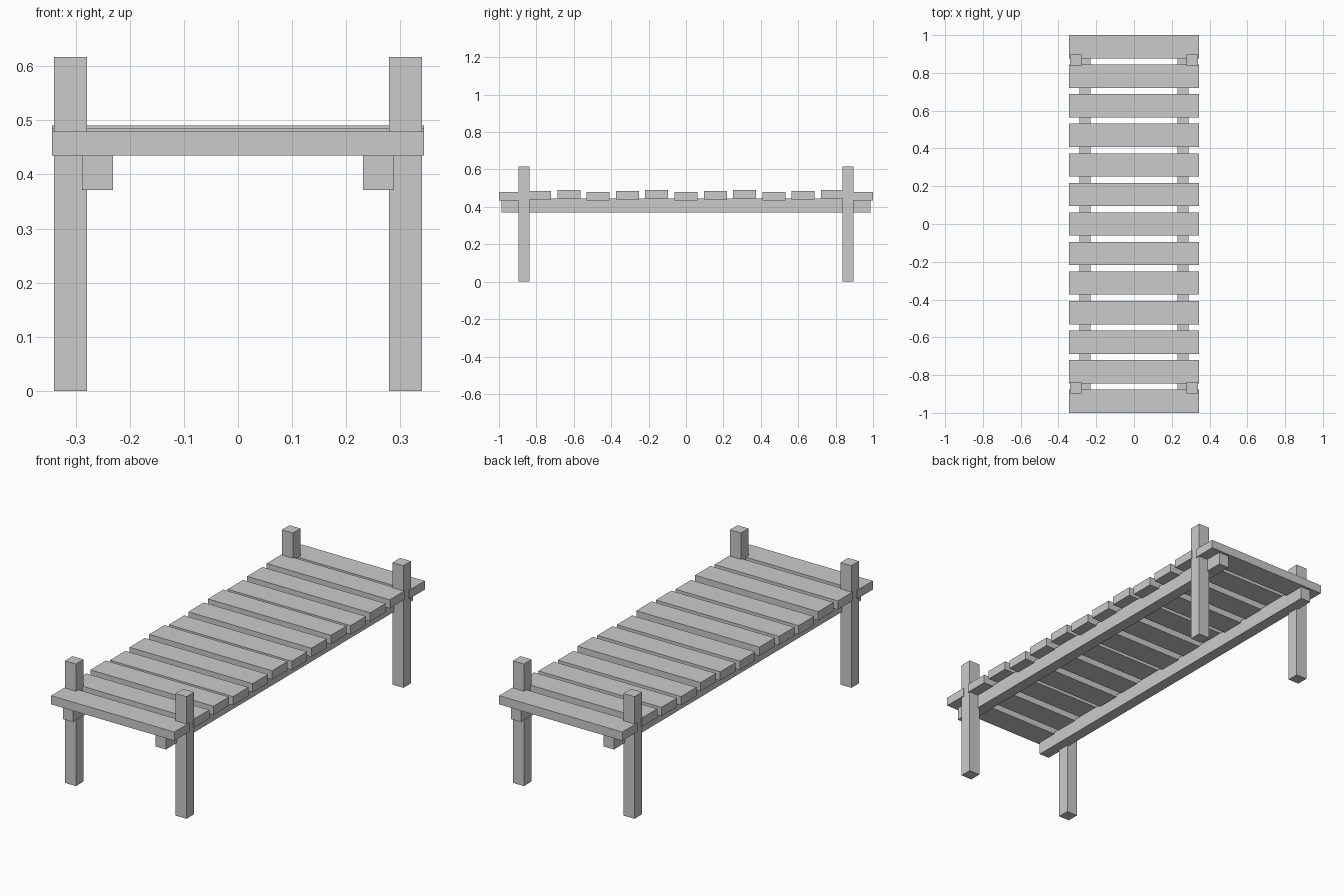
import bpy

if "Cube" in bpy.data.objects:
    bpy.data.objects.remove(bpy.data.objects["Cube"])


def box(name, lo, hi):
    """Axis-aligned box between two corners."""
    bpy.ops.mesh.primitive_cube_add(size=1, location=[(a + b) / 2 for a, b in zip(lo, hi)])
    ob = bpy.context.object
    ob.name = name
    ob.scale = [b - a for a, b in zip(lo, hi)]
    bpy.ops.object.transform_apply(location=False, rotation=False, scale=True)
    return ob


# Deck planks, laid at three slightly uneven heights
COUNT, WIDTH, THICK = 13, 0.123, 0.044
pitch = (2 - WIDTH) / (COUNT - 1)
for i in range(COUNT):
    y = -1 + i * pitch
    z = 0.435 + (0, 0.0055, 0.011)[i % 3]
    box(f"deck_plank_{i + 1}", (-0.344, y, z), (0.344, y + WIDTH, z + THICK))

for side, sx in (("left", -1), ("right", 1)):
    # Long beam under the planks
    xs = sorted((sx * 0.231, sx * 0.288))
    box(f"{side}_beam", (xs[0], -0.987, 0.371), (xs[1], 0.987, 0.446))
    # Corner posts rising through the deck
    for end, sy in (("front", -1), ("back", 1)):
        x, y = sx * 0.309, sy * 0.866
        box(f"{end}_{side}_post", (x - 0.0305, y - 0.0305, 0), (x + 0.0305, y + 0.0305, 0.617))
